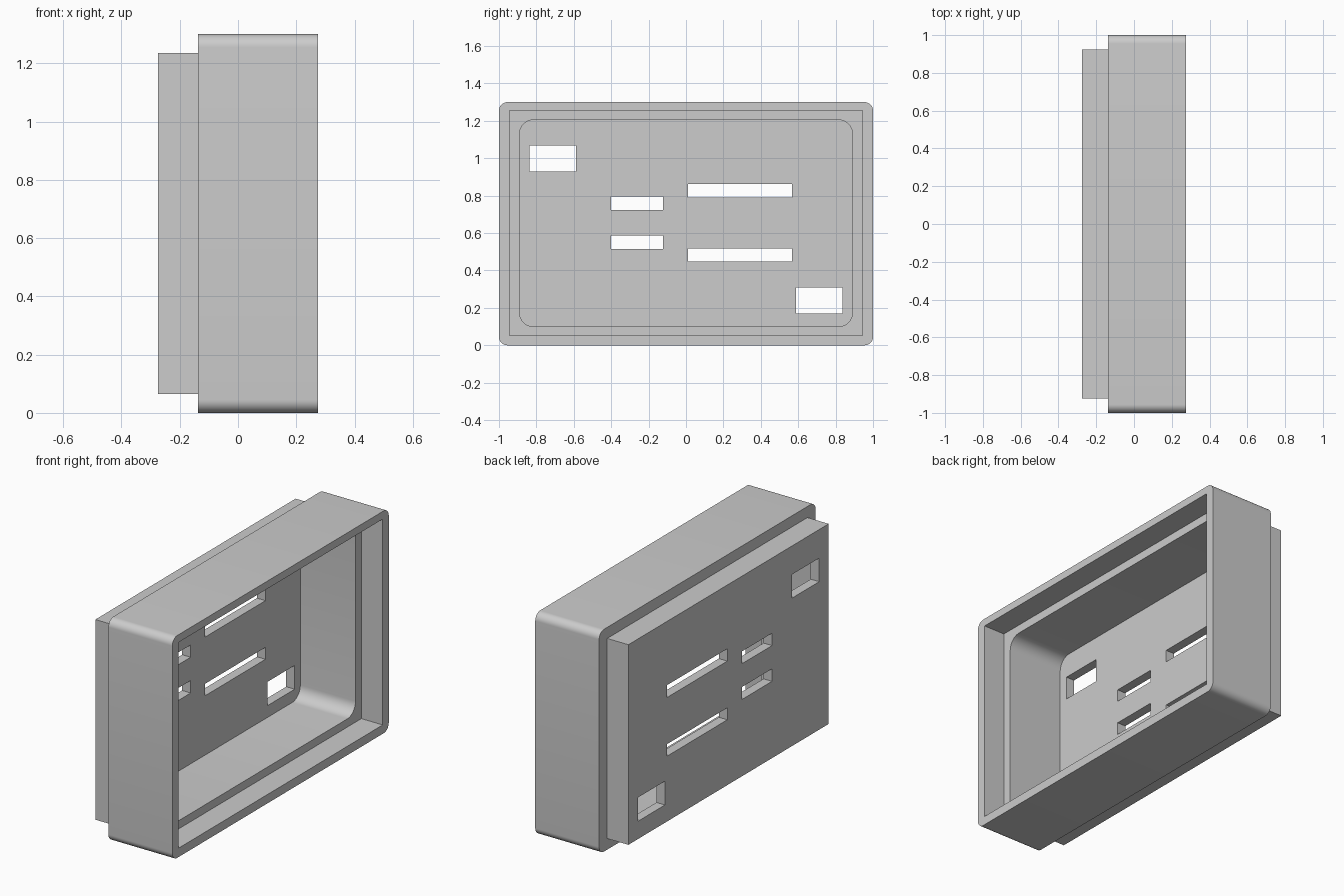
import bpy
import bmesh
import math

default = bpy.data.objects.get("Cube")
if default:
    bpy.data.objects.remove(default, do_unlink=True)

grey = bpy.data.materials.new("plain grey")
grey.use_nodes = True
colour = (0.604, 0.604, 0.604, 1)
grey.diffuse_color = colour
grey.node_tree.nodes["Principled BSDF"].inputs["Base Color"].default_value = colour


def block(name, x, y, z, radius=0):
    """Box between (min, max) limits; its edges along x can be rounded."""
    bm = bmesh.new()
    bmesh.ops.create_cube(bm, size=1)
    for v in bm.verts:
        for axis, (low, high) in enumerate((x, y, z)):
            v.co[axis] = low if v.co[axis] < 0 else high
    if radius:
        edges = [e for e in bm.edges if abs(e.verts[0].co.x - e.verts[1].co.x) > 1e-4]
        bmesh.ops.bevel(bm, geom=edges, offset=radius, segments=10,
                        profile=0.5, affect='EDGES')
    bmesh.ops.recalc_face_normals(bm, faces=bm.faces)
    mesh = bpy.data.meshes.new(name)
    bm.to_mesh(mesh)
    bm.free()
    obj = bpy.data.objects.new(name, mesh)
    bpy.context.collection.objects.link(obj)
    mesh.materials.append(grey)
    return obj


def combine(target, tool, operation):
    """Apply a boolean and discard the tool."""
    bpy.context.view_layer.objects.active = target
    mod = target.modifiers.new("boolean", 'BOOLEAN')
    mod.operation = operation
    mod.solver = 'EXACT'
    mod.object = tool
    bpy.ops.object.modifier_apply(modifier=mod.name)
    bpy.data.objects.remove(tool, do_unlink=True)


# Rounded outer shell joined to the smaller square-cornered back step
case = block("case_shell", (-0.138, 0.275), (-1, 1), (0, 1.3), 0.045)
step = block("back_step", (-0.275, -0.05), (-0.925, 0.925), (0.065, 1.235))
combine(case, step, 'UNION')

# Rounded cavity and the square rebate around its mouth
cavity = block("cavity_cutter", (-0.22, 0.4), (-0.89, 0.89), (0.1, 1.205), 0.075)
combine(case, cavity, 'DIFFERENCE')
rebate = block("rebate_cutter", (0.137, 0.4), (-0.944, 0.944), (0.052, 1.255))
combine(case, rebate, 'DIFFERENCE')

# Openings through the floor: two square-ish windows, two long and two short slots
openings = [
    ((-0.838, -0.587), (0.93, 1.068)),
    ((0.587, 0.838), (0.169, 0.308)),
    ((0.011, 0.568), (0.79, 0.862)),
    ((0.011, 0.568), (0.447, 0.517)),
    ((-0.402, -0.123), (0.723, 0.795)),
    ((-0.402, -0.123), (0.514, 0.587)),
]
for y, z in openings:
    combine(case, block("opening_cutter", (-0.4, -0.1), y, z), 'DIFFERENCE')

# Smooth the rounded corners, keep everything else crisp
bpy.ops.object.select_all(action='DESELECT')
case.select_set(True)
bpy.context.view_layer.objects.active = case
bpy.ops.object.shade_smooth_by_angle(angle=math.radians(30))
